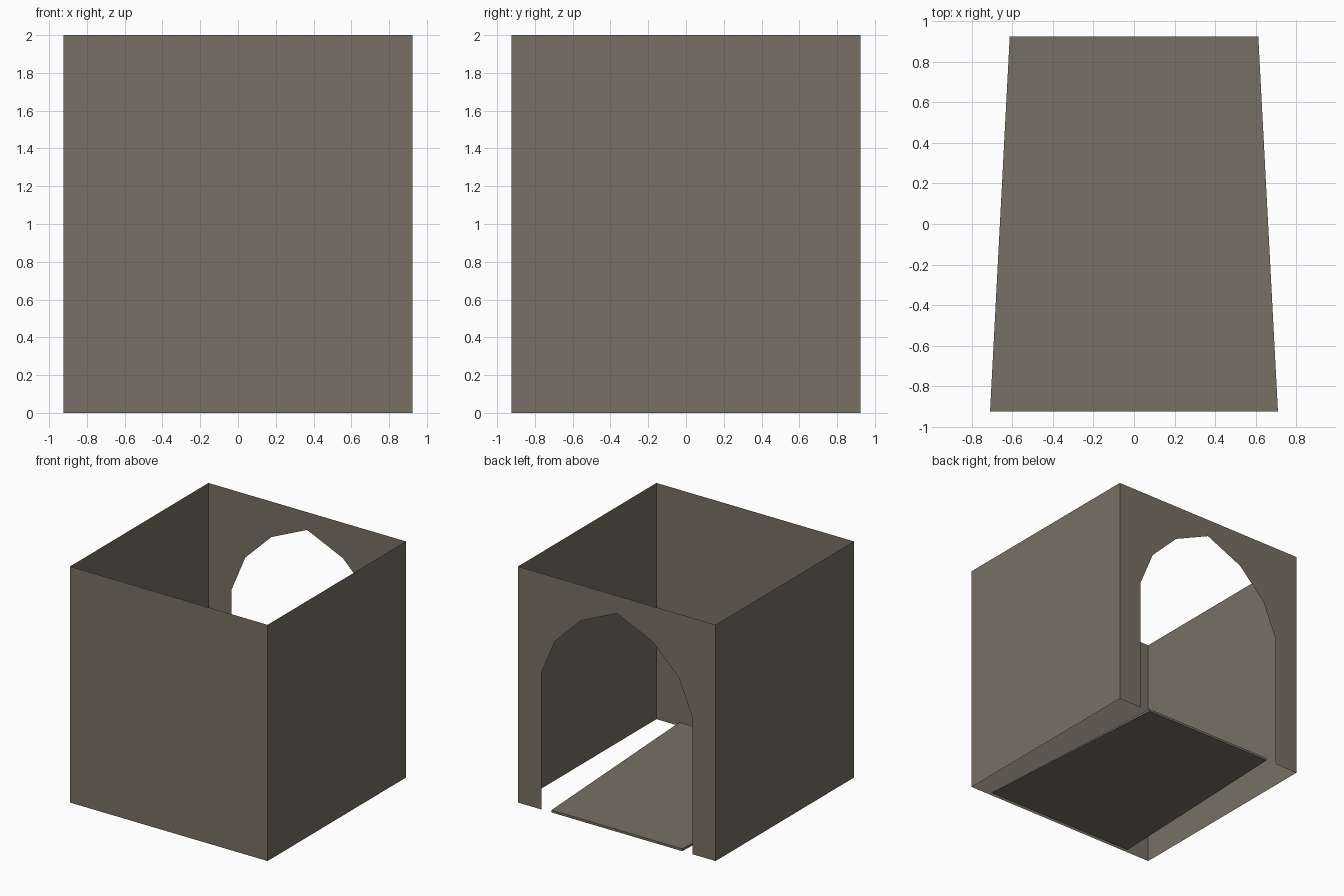
import bpy
import bmesh

if "Cube" in bpy.data.objects:
    bpy.data.objects.remove(bpy.data.objects["Cube"])

H = 0.925          # half width of the square box
TOP = 2.0

stone = bpy.data.materials.new("grey_brown_stone")
stone.diffuse_color = (0.185, 0.163, 0.127, 1.0)
stone.use_nodes = True
stone.node_tree.nodes["Principled BSDF"].inputs["Base Color"].default_value = stone.diffuse_color


def build(name, verts, faces):
    """Make a flat-shaded object from a few points."""
    mesh = bpy.data.meshes.new(name)
    mesh.from_pydata(verts, [], faces)
    mesh.materials.append(stone)
    obj = bpy.data.objects.new(name, mesh)
    bpy.context.collection.objects.link(obj)
    return obj


def panel(name, outline):
    """Single-sheet wall whose outline runs counter-clockwise seen from outside."""
    return build(name, outline, [list(range(len(outline)))])


# Plain walls: front, right, left
corners = [(-H, -H), (H, -H), (H, H), (-H, H)]
for name, i in (("front_wall", 0), ("right_wall", 1), ("left_wall", 3)):
    a, b = corners[i], corners[(i + 1) % 4]
    panel(name, [(*a, 0), (*b, 0), (*b, TOP), (*a, TOP)])

# Back wall with a low-poly arched doorway
half_arch = [(0.708, 0.0), (0.708, 1.155), (0.58, 1.46), (0.335, 1.70)]
arch = half_arch + [(0, 1.85)] + [(-x, z) for x, z in reversed(half_arch)]
outline = [(-H, 0), (-H, TOP), (H, TOP), (H, 0)] + arch
panel("back_wall", [(x, H, z) for x, z in outline])

# Tapered floor ramp, its doorway edge resting on the ground
fw, bw = 0.71, 0.613
floor = build("floor_ramp", [
    (-fw, -H, 0.025), (fw, -H, 0.025), (bw, H, 0), (-bw, H, 0),
    (-fw, -H, 0.03), (fw, -H, 0.03), (bw, H, 0.02), (-bw, H, 0.02)],
    [(3, 2, 1, 0), (4, 5, 6, 7), (0, 1, 5, 4),
     (1, 2, 6, 5), (2, 3, 7, 6), (3, 0, 4, 7)])
